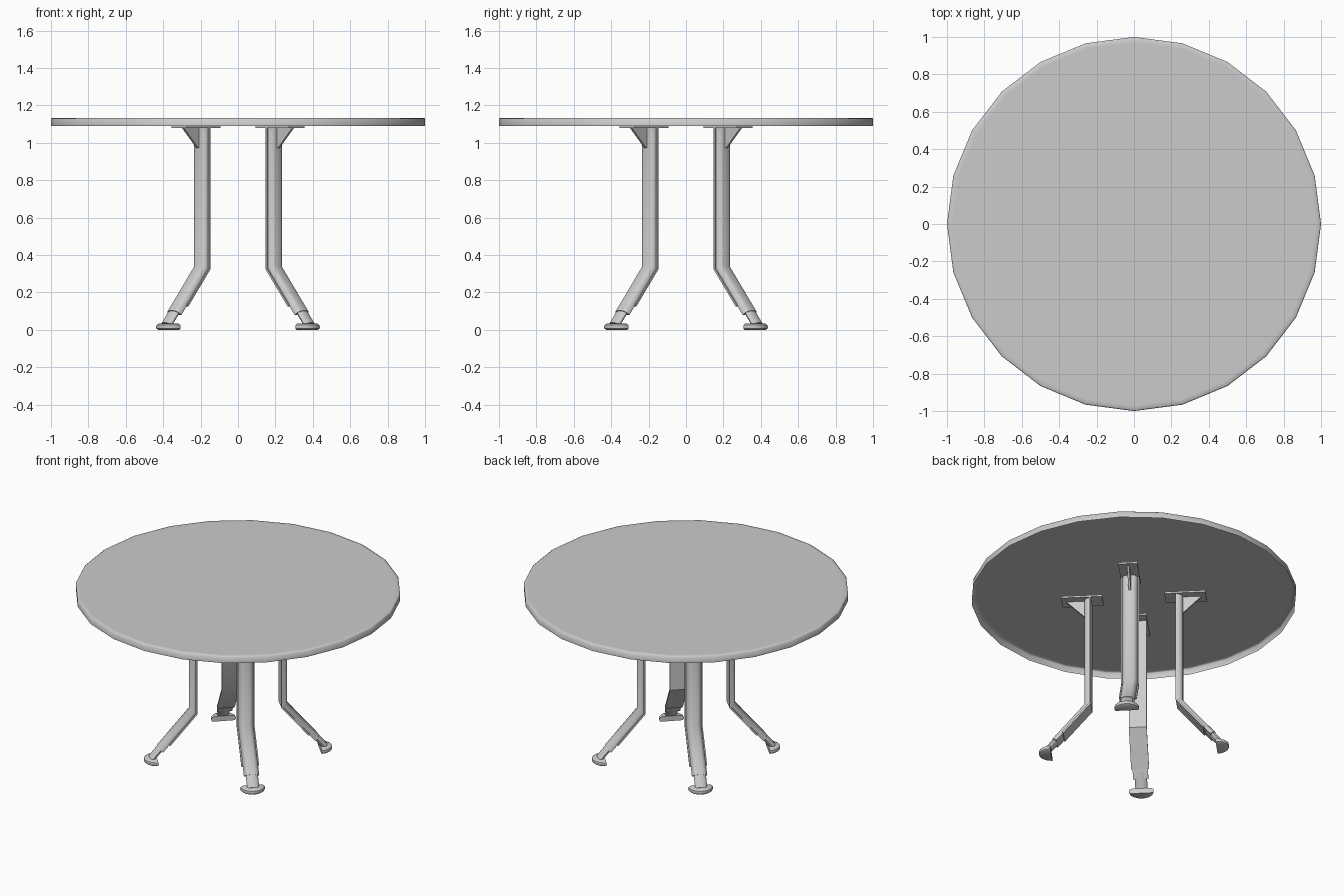
import bpy, bmesh, math
from mathutils import Matrix, Vector

cube = bpy.data.objects.get("Cube")
if cube:
    bpy.data.objects.remove(cube, do_unlink=True)

grey = bpy.data.materials.new("plain_grey")
grey.use_nodes = True
colour = (0.6, 0.6, 0.6, 1)
grey.diffuse_color = colour
grey.node_tree.nodes["Principled BSDF"].inputs["Base Color"].default_value = colour


def finish(bm, name, turn=0.0, smooth=40):
    """Turn a bmesh into a named object, rotated about the table axis."""
    bmesh.ops.recalc_face_normals(bm, faces=bm.faces)
    bm.transform(Matrix.Rotation(turn, 4, "Z"))
    mesh = bpy.data.meshes.new(name)
    bm.to_mesh(mesh)
    bm.free()
    mesh.materials.append(grey)
    obj = bpy.data.objects.new(name, mesh)
    bpy.context.collection.objects.link(obj)
    bpy.ops.object.select_all(action="DESELECT")
    obj.select_set(True)
    bpy.context.view_layer.objects.active = obj
    bpy.ops.object.shade_smooth_by_angle(angle=math.radians(smooth))


def loft(rings, cap_start=True):
    """Join matching closed rings of points, capping the ends."""
    bm = bmesh.new()
    loops = [[bm.verts.new(p) for p in ring] for ring in rings]
    n = len(loops[0])
    for a, b in zip(loops, loops[1:]):
        for i in range(n):
            j = (i + 1) % n
            bm.faces.new((a[i], a[j], b[j], b[i]))
    if cap_start:
        bm.faces.new(loops[0])
    bm.faces.new(loops[-1])
    return bm


def arc(centre, u, v, count, sweep=math.tau):
    """Points on an elliptical arc, centred on the u direction."""
    closed = sweep == math.tau
    step = sweep / (count if closed else count - 1)
    angles = [i * step - sweep / 2 for i in range(count)]
    return [centre + u * math.cos(a) + v * math.sin(a) for a in angles]


def mirrored(half):
    """Complete a section given as (outward, sideways) on one side."""
    return half + [(a, -b) for a, b in reversed(half)]


X, Y, Z = Vector((1, 0, 0)), Vector((0, 1, 0)), Vector((0, 0, 1))

# Tabletop: 24-sided shell, a top sheet with a turned-down rim, open below
rim = [(1.0, 1.09), (1.0, 1.129), (0.993, 1.134), (0.97, 1.134)]
shell = loft([arc(Z * z, X * r, Y * r, 24) for r, z in rim], cap_start=False)
finish(shell, "tabletop", smooth=70)

# Leg centre line, laid out along +x with a bend at the knee
tilt = math.radians(40)
knee = Vector((0.283, 0, 0.333))
hip = Vector((0.283, 0, 1.085))
down = Vector((math.sin(tilt), 0, -math.cos(tilt)))
out = Vector((math.cos(tilt), 0, math.sin(tilt)))
mitre = Vector((1, 0, math.tan(tilt / 2)))

# Sections: flat inner strip, and the rounded spine on its outer side
strip = mirrored([(-0.021, 0.055), (-0.010, 0.055)])
spine = mirrored([(-0.016, 0.047), (-0.006, 0.047), (0.007, 0.041), (0.016, 0.032), (0.020, 0.02)])


def leg_bar(section, shin_length):
    stations = [(hip, X), (knee, mitre), (knee + down * shin_length, out)]
    return loft([[p + normal * a + Y * b for a, b in section] for p, normal in stations])


# Half-round foot pad outline: (height, size)
pad = [(0.0, 0.86), (0.006, 0.97), (0.016, 1.0), (0.026, 0.97), (0.034, 0.8)]

corners = {"front_left": -45, "back_left": 45, "back_right": 135, "front_right": -135}
for corner, degrees in corners.items():
    turn = math.radians(degrees)

    # Bent leg
    finish(leg_bar(strip, 0.255), corner + "_leg_strip", turn)
    finish(leg_bar(spine, 0.318), corner + "_leg_spine", turn)

    # Mounting plate under the top
    bm = bmesh.new()
    bmesh.ops.create_cube(bm, size=1, matrix=Matrix.Translation((0.318, 0, 1.085))
                          @ Matrix.Diagonal((0.252, 0.118, 0.012, 1)))
    finish(bm, corner + "_mount_plate", turn)

    # Triangular gusset
    triangle = [(0.298, 1.083), (0.42, 1.083), (0.308, 0.972), (0.298, 0.972)]
    bm = loft([[Vector((r, y, z)) for r, z in triangle] for y in (-0.007, 0.007)])
    finish(bm, corner + "_gusset", turn)

    # Stem from the leg to the foot
    bm = loft([arc(knee + down * d, out * 0.019, Y * 0.038, 16) for d in (0.27, 0.4)])
    finish(bm, corner + "_stem", turn)

    # Half-round foot pad, flat side facing inward
    bm = loft([arc(Vector((0.51, 0, z)), X * 0.077 * s, Y * 0.077 * s, 13, math.pi) for z, s in pad])
    finish(bm, corner + "_foot", turn)
